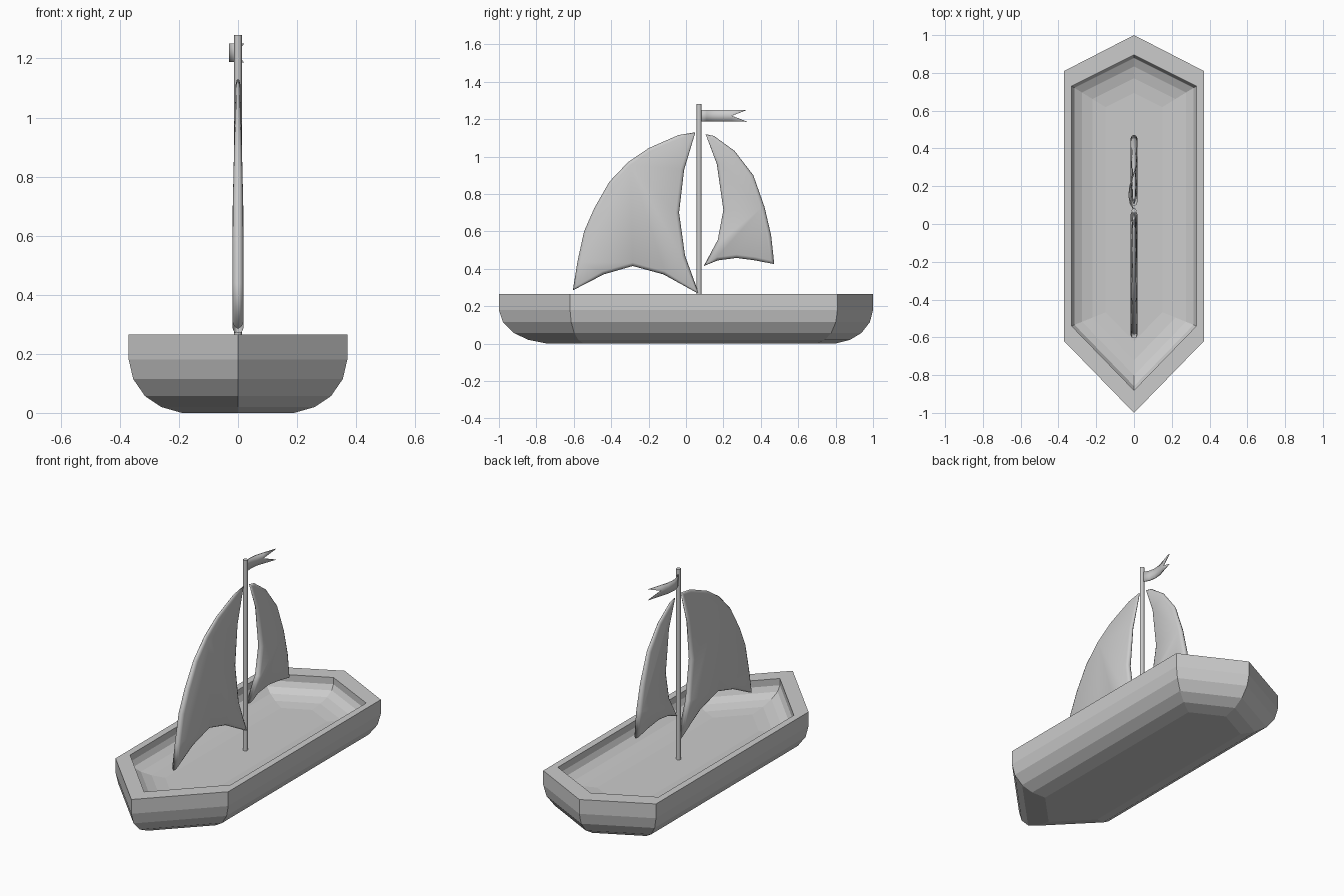
import bpy, bmesh, math
from mathutils import Vector

cube = bpy.data.objects.get("Cube")
if cube:
    bpy.data.objects.remove(cube)

GREY = (0.6, 0.6, 0.6, 1)
grey = bpy.data.materials.new("light grey")
grey.use_nodes = True
grey.diffuse_color = GREY
grey.node_tree.nodes["Principled BSDF"].inputs["Base Color"].default_value = GREY


def finish(name, bm, smooth=False):
    bmesh.ops.recalc_face_normals(bm, faces=bm.faces)
    mesh = bpy.data.meshes.new(name)
    bm.to_mesh(mesh)
    bm.free()
    mesh.materials.append(grey)
    for p in mesh.polygons:
        p.use_smooth = smooth
    obj = bpy.data.objects.new(name, mesh)
    bpy.context.collection.objects.link(obj)
    return obj


def inset(points, d, limit=3):
    """Move a closed outline inward by d."""
    pts = [Vector(p) for p in points]
    n = len(pts)
    area = sum(pts[i - 1].cross(pts[i]) for i in range(n))
    side = 1 if area > 0 else -1
    out = []
    for i, p in enumerate(pts):
        a = (p - pts[i - 1]).normalized()
        b = (pts[(i + 1) % n] - p).normalized()
        normal = Vector((-a.y - b.y, a.x + b.x)).normalized() * side
        cos = abs(normal.dot(Vector((-a.y, a.x))))
        out.append(p + normal * d * min(1 / max(cos, 0.01), limit))
    return out


def loft(bm, rings):
    """Join rings of points with quads and cap both ends."""
    loops = [[bm.verts.new(p) for p in ring] for ring in rings]
    n = len(loops[0])
    for low, high in zip(loops, loops[1:]):
        for i in range(n):
            j = (i + 1) % n
            bm.faces.new((low[i], low[j], high[j], high[i]))
    bm.faces.new(loops[0])
    bm.faces.new(loops[-1])


# Hull: rounded bottom, flat rim, hollow inside with a rounded floor
def hexagon(half, bow, bow_corner, stern_corner, stern):
    return [(0, bow), (half, bow_corner), (half, stern_corner),
            (0, stern), (-half, stern_corner), (-half, bow_corner)]


outer = hexagon(0.37, -1, -0.62, 0.81, 1)
inner = hexagon(0.33, -0.88, -0.54, 0.73, 0.895)
bevel = [0.18, 0.11, 0.055, 0.015, 0, 0]
outer_z = [0, 0.02, 0.057, 0.115, 0.18, 0.265]
inner_z = [0.15, 0.157, 0.172, 0.195, 0.225, 0.265]
rings = [[(p.x, p.y, z) for p in inset(outer, d)] for d, z in zip(bevel, outer_z)]
rings += [[(p.x, p.y, z) for p in inset(inner, d)]
          for d, z in reversed(list(zip(bevel, inner_z)))]
bm = bmesh.new()
loft(bm, rings)
finish("hull", bm)

# Mast
bpy.ops.mesh.primitive_cylinder_add(vertices=12, radius=0.013, depth=1.13,
                                    location=(0, 0.07, 0.715))
mast = bpy.context.object
mast.name = "mast"
mast.data.materials.append(grey)
bpy.ops.object.shade_smooth_by_angle(angle=math.radians(40))


# Sails: thin cushions that get thinner towards the top
def sail(name, outline):
    bm = bmesh.new()
    rings = []
    for d, x in ((0.018, -0.018), (0.006, -0.012), (0, 0), (0.006, 0.012), (0.018, 0.018)):
        rings.append([(x * min(1, 1.9 - 1.3 * p.y), q.x, q.y)
                      for p, q in zip(map(Vector, outline), inset(outline, d, 1.5))])
    loft(bm, rings)
    finish(name, bm, smooth=True)


sail("main_sail", [
    (0.05, 1.13), (-0.04, 1.115), (-0.2, 1.045), (-0.31, 0.97), (-0.41, 0.865),
    (-0.49, 0.725), (-0.545, 0.6), (-0.58, 0.44), (-0.605, 0.285),
    (-0.44, 0.37), (-0.285, 0.415), (-0.12, 0.37), (0.07, 0.265),
    (-0.005, 0.47), (-0.037, 0.7), (-0.01, 0.93)])
sail("fore_sail", [
    (0.105, 1.12), (0.15, 1.11), (0.26, 1.03), (0.36, 0.9), (0.42, 0.73),
    (0.455, 0.58), (0.472, 0.425), (0.37, 0.445), (0.27, 0.458), (0.17, 0.445),
    (0.095, 0.415), (0.17, 0.555), (0.2, 0.715), (0.165, 0.96)])

# Flag: waving strip with a notched tail
bm = bmesh.new()
columns = []
for x, y in ((0, 0.075), (-0.02, 0.11), (-0.027, 0.15), (-0.022, 0.2), (-0.008, 0.245)):
    columns.append([bm.verts.new((x, y, z)) for z in (1.188, 1.218, 1.25)])
for a, b in zip(columns, columns[1:]):
    for k in range(2):
        bm.faces.new((a[k], b[k], b[k + 1], a[k + 1]))
low, mid, high = columns[-1]
for corner, z in ((low, 1.186), (high, 1.25)):
    tip = bm.verts.new((0.018, 0.327, z))
    bm.faces.new((mid, corner, tip))
flag = finish("flag", bm, smooth=True)
solid = flag.modifiers.new("thickness", "SOLIDIFY")
solid.thickness = 0.006
solid.offset = 0
